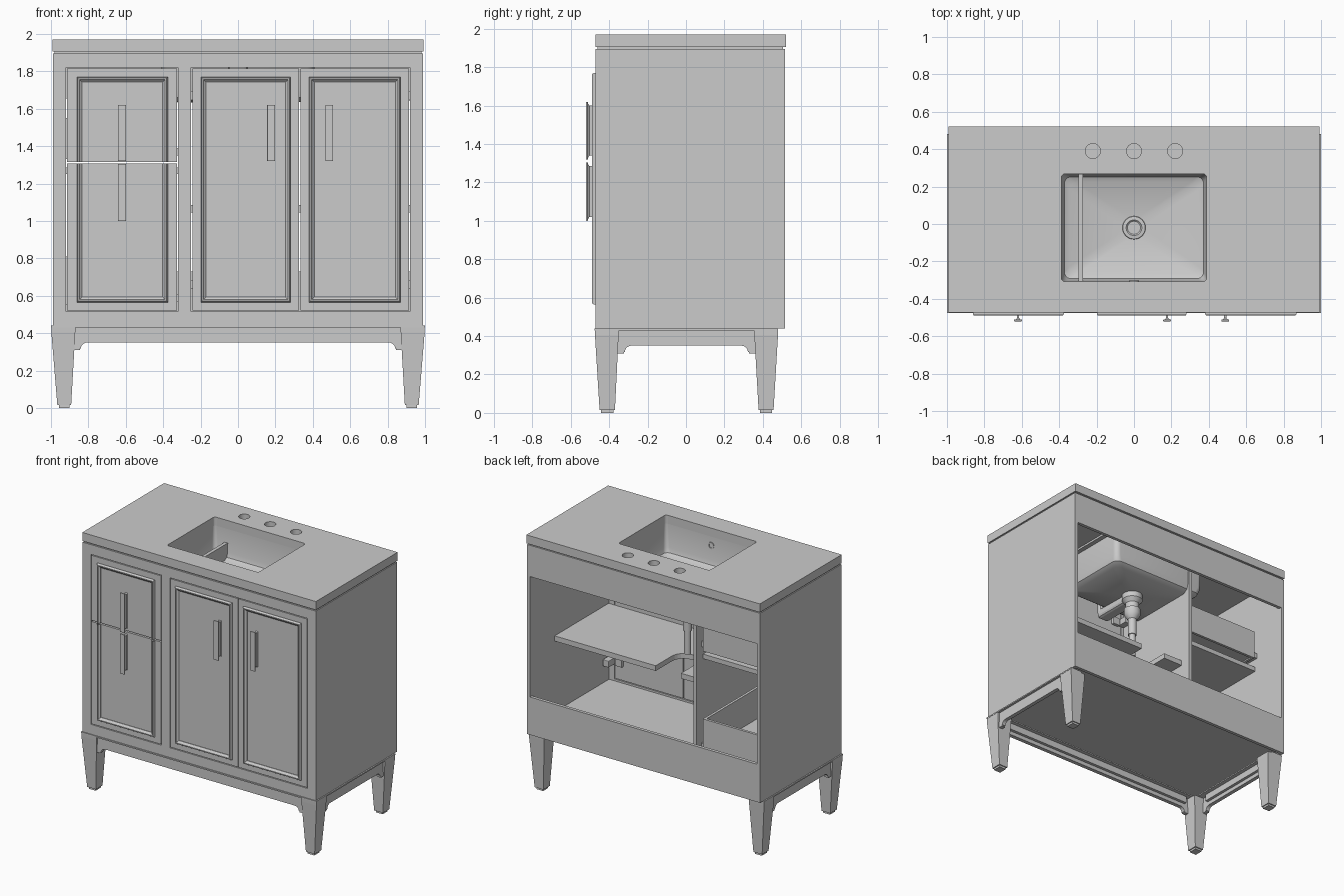
import bpy, bmesh, math
from mathutils import Matrix

if "Cube" in bpy.data.objects:
    bpy.data.objects.remove(bpy.data.objects["Cube"])


def finish(name, bm, smooth=False):
    bmesh.ops.recalc_face_normals(bm, faces=bm.faces)
    me = bpy.data.meshes.new(name)
    bm.to_mesh(me)
    bm.free()
    ob = bpy.data.objects.new(name, me)
    bpy.context.collection.objects.link(ob)
    if smooth:
        bpy.ops.object.select_all(action='DESELECT')
        ob.select_set(True)
        bpy.context.view_layer.objects.active = ob
        bpy.ops.object.shade_smooth_by_angle(angle=math.radians(35))
    return ob


def loft(name, rings, caps=True, smooth=False):
    """Skin a list of equal-length point rings."""
    bm = bmesh.new()
    vs = [[bm.verts.new(p) for p in r] for r in rings]
    n = len(vs[0])
    for a, b in zip(vs, vs[1:]):
        for i in range(n):
            bm.faces.new((a[i], a[(i + 1) % n], b[(i + 1) % n], b[i]))
    if caps:
        bm.faces.new(vs[0])
        bm.faces.new(vs[-1])
    return finish(name, bm, smooth)


def rect(x0, x1, y0, y1, z):
    return [(x0, y0, z), (x1, y0, z), (x1, y1, z), (x0, y1, z)]


def box(name, x0, x1, y0, y1, z0, z1, bevel=0):
    ob = loft(name, [rect(x0, x1, y0, y1, z0), rect(x0, x1, y0, y1, z1)])
    if bevel:
        m = ob.modifiers.new("bevel", 'BEVEL')
        m.width, m.segments = bevel, 2
    return ob


def round_rect(hx, hy, r, z, cy=0, n=6):
    pts = []
    for k, (sx, sy) in enumerate([(1, 1), (-1, 1), (-1, -1), (1, -1)]):
        for i in range(n + 1):
            a = math.pi / 2 * (k + i / n)
            pts.append((sx * (hx - r) + r * math.cos(a), cy + sy * (hy - r) + r * math.sin(a), z))
    return pts


def lathe(name, prof, cx, cy, n=32, caps=True):
    rings = [[(cx + r * math.cos(2 * math.pi * i / n), cy + r * math.sin(2 * math.pi * i / n), z)
              for i in range(n)] for r, z in prof]
    return loft(name, rings, caps, True)


def cut(ob, cutter):
    m = ob.modifiers.new("cut", 'BOOLEAN')
    m.operation, m.object, m.solver = 'DIFFERENCE', cutter, 'EXACT'
    bpy.context.view_layer.objects.active = ob
    bpy.ops.object.modifier_apply(modifier=m.name)
    bpy.data.objects.remove(cutter)


# Countertop with basin opening and three tap holes
SY = -0.02
top = box("countertop", -.992, .992, -.472, .52, 1.905, 1.97)
cut(top, loft("basin_cutter", [round_rect(.388, .288, .02, z, SY) for z in (1.8, 2.1)]))
for x in (-.22, 0, .22):
    cut(top, lathe("tap_cutter", [(.04, 1.8), (.04, 2.1)], x, .39))
for s in (-1, 1):
    box("top_spacer_side", *sorted((s * .965, s * .982)), -.46, .505, 1.893, 1.907)
box("top_spacer_front", -.965, .965, -.46, -.44, 1.893, 1.907)
box("top_spacer_back", -.965, .965, .485, .505, 1.893, 1.907)

# Undermount basin, inner then outer shell
loft("basin", [round_rect(hx, hy, r, z, SY) for hx, hy, r, z in [
    (.388, .288, .02, 1.905), (.382, .282, .03, 1.73), (.372, .272, .035, 1.695),
    (.345, .245, .04, 1.68), (.04, .04, .0399, 1.665), (.04, .04, .0399, 1.63),
    (.36, .26, .05, 1.635), (.395, .295, .05, 1.66), (.405, .305, .04, 1.70),
    (.41, .31, .04, 1.885), (.44, .34, .04, 1.89), (.44, .34, .04, 1.905),
    (.388, .288, .02, 1.905)]], False, True)
lathe("drain", [(.035, 1.672), (.042, 1.678), (.06, 1.676), (.062, 1.668), (.04, 1.66), (.04, 1.64),
                (.075, 1.635), (.075, 1.59), (.05, 1.56), (.05, 1.52), (.06, 1.515), (.06, 1.47),
                (.04, 1.44), (.032, 1.43), (.032, 1.3), (.025, 1.3), (.025, 1.12)], 0, SY)
ring = lathe("overflow_ring", [(.016, 0), (.016, .006), (.026, .006), (.026, 0)], 0, 0)
ring.data.transform(Matrix.Translation((0, -.307, 1.837)) @ Matrix.Rotation(-math.pi / 2, 4, 'X'))
box("overflow_channel", -.05, .05, -.36, -.05, 1.575, 1.645, .02)
box("overflow_riser", -.05, .05, -.36, -.32, 1.6, 1.86, .015)

# Carcass: sides, floor, back rails, divider
for s in (-1, 1):
    box("side_panel", *sorted((s * .965, s * .99)), -.45, .515, .44, 1.895)
box("cabinet_floor", -.965, .965, -.45, .49, .465, .50)
box("back_top_rail", -.965, .965, .49, .515, 1.655, 1.895)
box("back_bottom_rail", -.965, .965, .49, .515, .44, .73)
box("divider", -.298, -.272, -.45, .30, .50, 1.80)

# Face frame
for n, x0, x1, z0, z1 in [("left_stile", -.99, -.92, .44, 1.895), ("right_stile", .92, .99, .44, 1.895),
                          ("top_frame_rail", -.92, .92, 1.82, 1.895),
                          ("bottom_frame_rail", -.92, .92, .44, .515),
                          ("mullion", -.32, -.25, .515, 1.82)]:
    box(n, x0, x1, -.47, -.445, z0, z1)

# U-shaped shelf, cut out around the plumbing
shelf = box("shelf", -.272, .965, -.44, .215, 1.045, 1.085)
cut(shelf, loft("shelf_cutter", [round_rect(.107, .3, .1, z, .22) for z in (1, 1.2)]))
box("drawer_shelf", -.965, -.298, -.44, .22, 1.25, 1.285)


def moulding(name, x0, x1, z0, z1, lo=None, hi=None):
    """Raised picture-frame moulding, optionally trimmed at a height."""
    bm = bmesh.new()
    loops = []
    for d, h in [(0, -.005), (0, .01), (.006, .02), (.014, .02), (.018, .012), (.028, .004), (.028, -.005)]:
        loops.append([bm.verts.new((x, -.47 - h, z)) for x, z in [
            (x0 + d, z0 + d), (x1 - d, z0 + d), (x1 - d, z1 - d), (x0 + d, z1 - d)]])
    for a, b in zip(loops, loops[1:]):
        for i in range(4):
            bm.faces.new((a[i], a[(i + 1) % 4], b[(i + 1) % 4], b[i]))
    for z, sgn in ((lo, -1), (hi, 1)):
        if z:
            bmesh.ops.bisect_plane(bm, geom=bm.verts[:] + bm.edges[:] + bm.faces[:],
                                   plane_co=(0, 0, z), plane_no=(0, 0, sgn), clear_outer=True)
    return finish(name, bm)


def handle(x, z0, z1):
    box("handle_bar", x - .021, x + .021, -.52, -.511, z0, z1, .002)
    # stem flares into the bar
    rings = []
    for y, w, e in [(-.469, .013, .012), (-.476, .006, .02), (-.503, .006, .02), (-.512, .014, .006)]:
        rings.append([(x - w, y, z0 + e), (x + w, y, z0 + e), (x + w, y, z1 - e), (x - w, y, z1 - e)])
    loft("handle_stem", rings)


# Doors with hinges
for n, x0, x1, hx, px in [("centre_door", -.244, .327, .177, -.25), ("right_door", .335, .914, .488, .93)]:
    box(n, x0, x1, -.47, -.445, .521, 1.814)
    moulding(n + "_moulding", x0 + .045, x1 - .045, .565, 1.77)
    handle(hx, 1.32, 1.62)
    for z in (.66, 1.67):
        box("hinge_plate", px - .02, px + .03, -.44, -.36, z - .025, z + .025, .004)
        s = 1 if px < 0 else -1
        box("hinge_cup", *sorted((px + s * .03, px + s * .09)), -.446, -.42, z - .03, z + .03, .004)

# Drawers: front, moulding, handle and open box
for n, z0, z1, lo, hi, b0, b1, h0, h1 in [
        ("upper_drawer", 1.316, 1.814, 1.316, None, 1.33, 1.55, 1.32, 1.62),
        ("lower_drawer", .521, 1.306, None, 1.306, .55, .81, 1.0, 1.305)]:
    box(n + "_front", -.914, -.326, -.47, -.445, z0, z1)
    moulding(n + "_moulding", -.862, -.375, .565, 1.77, lo, hi)
    handle(-.62, h0, h1)
    box(n + "_left_side", -.925, -.905, -.445, .26, b0, b1)
    box(n + "_right_side", -.345, -.325, -.445, .26, b0, b1)
    box(n + "_back", -.905, -.345, .24, .26, b0, b1)
    box(n + "_bottom", -.905, -.345, -.445, .24, b0 + .01, b0 + .025)
    for xa, xb in ((-.965, -.925), (-.325, -.298)):
        box(n + "_runner", xa, xb, -.43, .24, b0 + .02, b0 + .06)

# Base: lip frame, tapered legs, glides
box("base_lip_front", -1, 1, -.477, -.38, .43, .44)
for s in (-1, 1):
    box("base_lip_side", *sorted((s * 1.0, s * .9)), -.38, .48, .43, .44)
    for t0, t1, b0, b1 in ((-.475, -.35, -.45, -.37), (.355, .48, .378, .456)):
        X = sorted((s * .87, s * .998)), sorted((s * .892, s * .966))
        loft("leg", [rect(*X[0], t0, t1, .43), rect(*X[0], t0 + .001, t1 - .001, .405),
                     rect(*X[1], b0, b1, .015)])
        box("glide", X[1][0] + .008, X[1][1] - .008, b0 + .008, b1 - .008, 0, .016)


def apron(name, L, c, to3d):
    """Bracketed apron outline extruded between two depths."""
    half = [(L, .432), (L, .31), (L - .035, .31), (L - .035, .318)]
    half += [(L - .075 + .035 * math.cos(a), .318 + .032 * math.sin(a))
             for a in [math.pi / 16 * i for i in range(9)]]
    outline = [(c + u, z) for u, z in half] + [(c - u, z) for u, z in reversed(half)]
    loft(name, [[to3d(u, z, k) for u, z in outline] for k in (0, 1)])


apron("front_apron", .88, 0, lambda u, z, k: (u, -.462 + .03 * k, z))
for s in (-1, 1):
    apron("side_apron", .36, .002, lambda u, z, k: (s * (.982 - .03 * k), u, z))
    box("side_cleat", *sorted((s * .93, s * .952)), -.3, .3, .38, .43)
box("front_cleat", -.84, .84, -.432, -.41, .38, .43)
